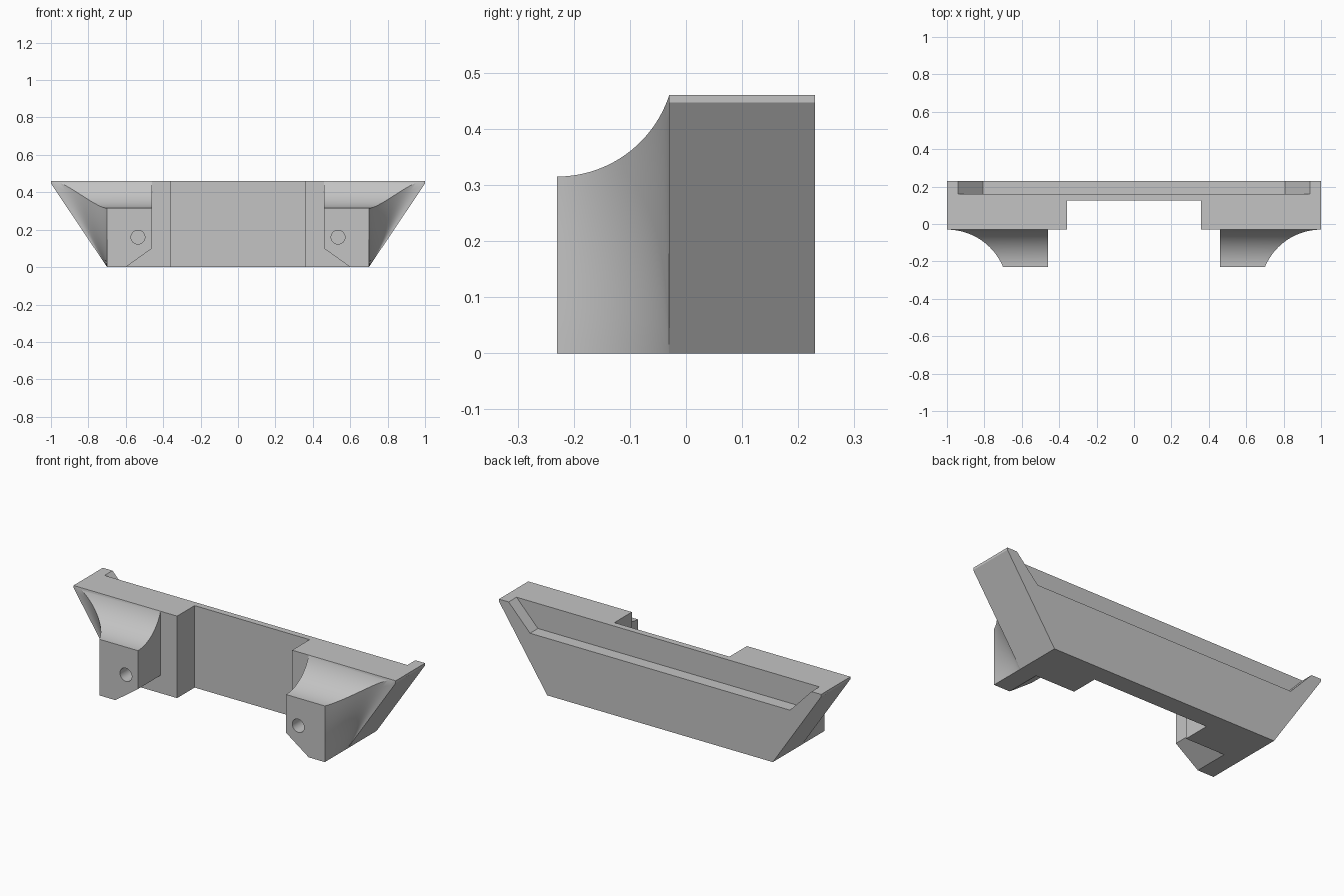
import bpy, bmesh, math

cube = bpy.data.objects.get("Cube")
if cube:
    bpy.data.objects.remove(cube, do_unlink=True)

grey = bpy.data.materials.new("plain_grey")
grey.use_nodes = True
grey.diffuse_color = (0.55, 0.55, 0.55, 1)
grey.node_tree.nodes["Principled BSDF"].inputs["Base Color"].default_value = grey.diffuse_color

TOP, FRONT, FACE, BACK = 0.46, -0.23, -0.03, 0.23
FOOT, TIP, ARM_TOP = 0.70, 1.0, 0.315


def loft(name, sections):
    """Closed solid through rings that have the same number of points."""
    bm = bmesh.new()
    rings = [[bm.verts.new(p) for p in ring] for ring in sections]
    n = len(rings[0])
    for a, b in zip(rings, rings[1:]):
        for i in range(n):
            j = (i + 1) % n
            bm.faces.new((a[i], a[j], b[j], b[i]))
    bm.faces.new(rings[0])
    bm.faces.new(rings[-1])
    bmesh.ops.recalc_face_normals(bm, faces=bm.faces)
    mesh = bpy.data.meshes.new(name)
    bm.to_mesh(mesh)
    bm.free()
    mesh.materials.append(grey)
    obj = bpy.data.objects.new(name, mesh)
    bpy.context.collection.objects.link(obj)
    return obj


def prism(name, outline, y0, y1):
    return loft(name, [[(x, y, z) for x, z in outline] for y in (y0, y1)])


def activate(obj):
    bpy.ops.object.select_all(action='DESELECT')
    obj.select_set(True)
    bpy.context.view_layer.objects.active = obj


def cut(obj, cutter):
    cutter.hide_render = True
    mod = obj.modifiers.new("cut", 'BOOLEAN')
    mod.operation = 'DIFFERENCE'
    mod.solver = 'EXACT'
    mod.object = cutter
    activate(obj)
    bpy.ops.object.modifier_apply(modifier=mod.name)
    bpy.data.objects.remove(cutter, do_unlink=True)


# Main beam with slanted ends and a thin upright lip
half = [(FOOT, 0), (TIP, 0.447), (TIP, TOP)]
beam = prism("main_beam", half + [(-x, z) for x, z in reversed(half)], FACE, BACK)

# Wide recess through the front
w = 0.357
cut(beam, prism("recess_cutter", [(-w, -1), (w, -1), (w, 1), (-w, 1)], -1, 0.125))

# Sloped ledge along the upper back edge
cut(beam, prism("ledge_cutter", [(-0.807, 0.32), (0.807, 0.32), (0.94, TOP),
                                 (0.94, 1), (-0.94, 1), (-0.94, TOP)], 0.16, 1))


# Front arms: coved top, hollow curved outer side, chamfered lower inner corner
def arm_section(y, side, rows=12):
    r_top, r_side = 0.2104, 0.325
    z_top = ARM_TOP + r_top - math.sqrt(r_top ** 2 - (y - FRONT) ** 2)
    z_top = min(z_top, TOP)
    dy = min(y - FACE + r_side, r_side)
    x_top = TIP - math.sqrt(r_side ** 2 - dy ** 2)
    pts = [(0.46, z_top), (0.46, 0.10), (0.60, 0)]
    for i in range(rows + 1):
        t = i / rows
        pts.append((FOOT + (x_top - FOOT) * t, z_top * t))
    return [(side * x, y, z) for x, z in pts]


STEPS = 28
for side, label in ((1, "left"), (-1, "right")):
    # Stations crowd towards the beam, where the curves are steepest
    stations = [FRONT + (FACE - FRONT) * math.sin(math.pi / 2 * i / STEPS)
                for i in range(STEPS + 1)]
    arm = loft(label + "_arm", [arm_section(y, side) for y in stations])
    # Round pin hole in the arm's front
    hole = [(side * 0.535 + 0.037 * math.cos(a), 0.16 + 0.037 * math.sin(a))
            for a in (math.tau * i / 32 for i in range(32))]
    cut(arm, prism("hole_cutter", hole, -0.4, -0.04))
    activate(arm)
    bpy.ops.object.shade_smooth_by_angle(angle=math.radians(30))
